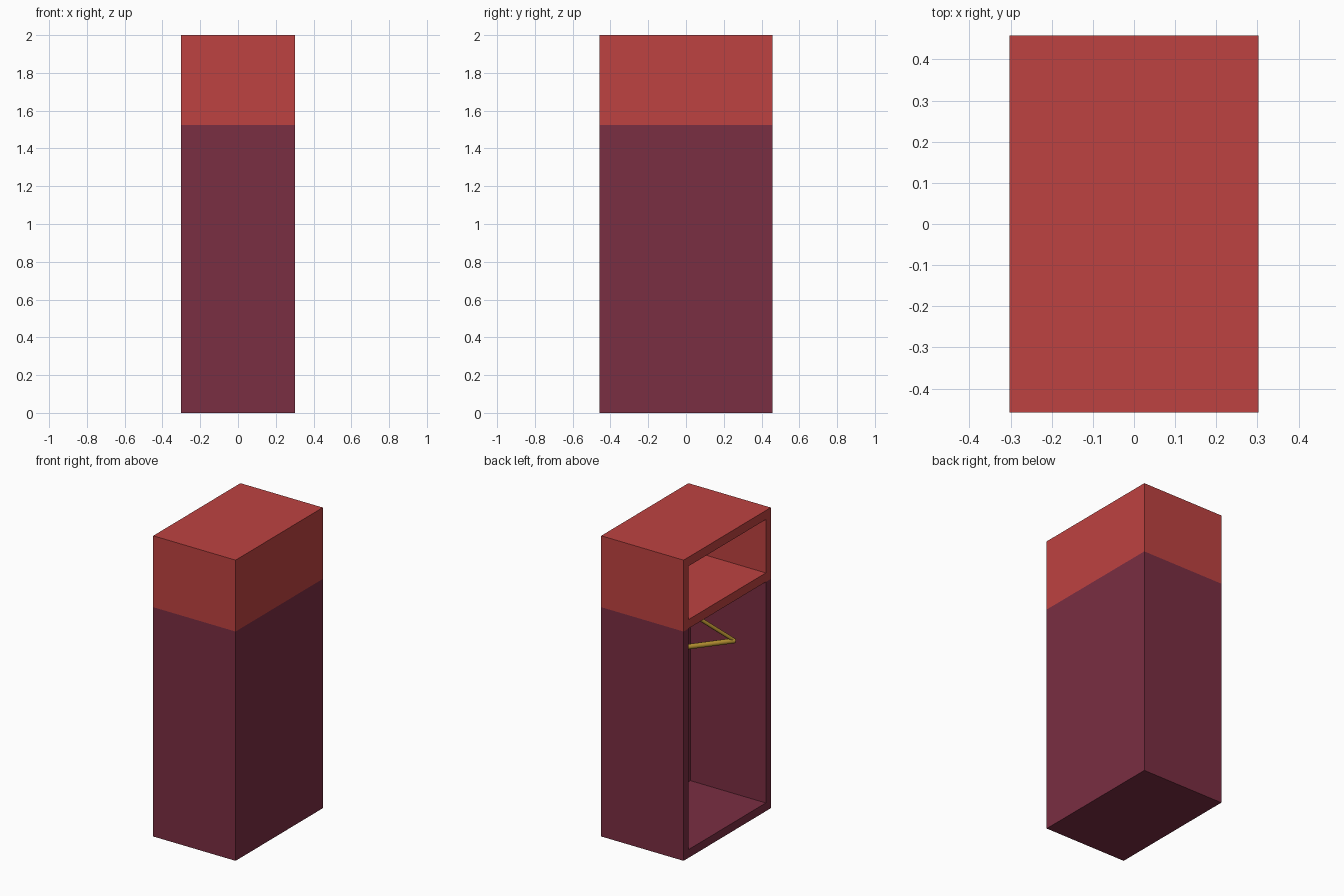
import bpy, bmesh, math
from mathutils import Vector

if "Cube" in bpy.data.objects:
    bpy.data.objects.remove(bpy.data.objects["Cube"])


def material(name, rgb):
    m = bpy.data.materials.new(name)
    lin = [((c / 255 + 0.055) / 1.055) ** 2.4 for c in rgb]
    m.diffuse_color = (*lin, 1)
    m.use_nodes = True
    m.node_tree.nodes["Principled BSDF"].inputs["Base Color"].default_value = m.diffuse_color
    return m


RED = material("red paint", (190, 66, 65))
MAROON = material("maroon paint", (122, 46, 66))
GOLD = material("gold metal", (178, 142, 48))

SPLIT = 1.525


def add_object(name, bm, mats):
    me = bpy.data.meshes.new(name)
    bm.to_mesh(me)
    bm.free()
    for m in mats:
        me.materials.append(m)
    ob = bpy.data.objects.new(name, me)
    bpy.context.collection.objects.link(ob)
    return ob


# Cabinet: a grid of cells, all solid except two compartments open to -x
xs = [-0.303, 0.252, 0.303]
ys = [-0.458, -0.406, 0.406, 0.458]
zs = [0, 0.055, SPLIT, 1.585, 1.94, 2.0]
axes = (xs, ys, zs)


def solid(c):
    if any(c[a] < 0 or c[a] >= len(axes[a]) - 1 for a in range(3)):
        return False
    return not (c[0] == 0 and c[1] == 1 and c[2] in (1, 3))


bm = bmesh.new()
for i in range(2):
    for j in range(3):
        for k in range(5):
            c = (i, j, k)
            if not solid(c):
                continue
            for a in range(3):
                for s in (0, 1):
                    n = list(c)
                    n[a] += 2 * s - 1
                    if solid(n):
                        continue
                    u, v = (a + 1) % 3, (a + 2) % 3
                    quad = []
                    for du, dv in ((0, 0), (1, 0), (1, 1), (0, 1)):
                        p = [0, 0, 0]
                        p[a] = axes[a][c[a] + s]
                        p[u] = axes[u][c[u] + du]
                        p[v] = axes[v][c[v] + dv]
                        quad.append(bm.verts.new(p))
                    f = bm.faces.new(quad if s else quad[::-1])
                    # red above the split line, maroon below it
                    f.material_index = 0 if f.calc_center_median().z > SPLIT + 0.001 else 1
bmesh.ops.remove_doubles(bm, verts=bm.verts, dist=1e-5)
bmesh.ops.dissolve_limit(bm, angle_limit=0.01, verts=bm.verts, edges=bm.edges,
                         delimit={'MATERIAL'})
add_object("cabinet", bm, [RED, MAROON])


# Metal parts swept along short paths
def tube(name, points, radius, sides=2):
    cu = bpy.data.curves.new(name, 'CURVE')
    cu.dimensions = '3D'
    cu.bevel_depth = radius
    cu.bevel_resolution = sides
    cu.use_fill_caps = True
    sp = cu.splines.new('POLY')
    sp.points.add(len(points) - 1)
    for q, p in zip(sp.points, points):
        q.co = (*p, 1)
    cu.materials.append(GOLD)
    ob = bpy.data.objects.new(name, cu)
    bpy.context.collection.objects.link(ob)
    return ob


# Clothes rail across the lower compartment
tube("clothes_rail", [(0, -0.406, 1.475), (0, 0.406, 1.475)], 0.012)

# Hanger, turned at an angle to the rail
d = Vector((-0.187, -0.244, 0))
base, peak = Vector((0, 0, 1.166)), Vector((0, 0, 1.41))
tube("hanger_bar", [base - d, base + d], 0.017)
for side, s in (("left", -1), ("right", 1)):
    tube("hanger_arm_" + side, [base + d * s, peak], 0.012)

# Hook from the peak, curling over the rail
dn = d.normalized()
hook = [peak, Vector((0, 0, 1.44))]
for t in range(7):
    a = math.radians(-60 + t * 40)
    hook.append(Vector((0, 0, 1.475)) + dn * 0.022 * math.cos(a)
                + Vector((0, 0, 0.022 * math.sin(a))))
tube("hanger_hook", hook, 0.006)
